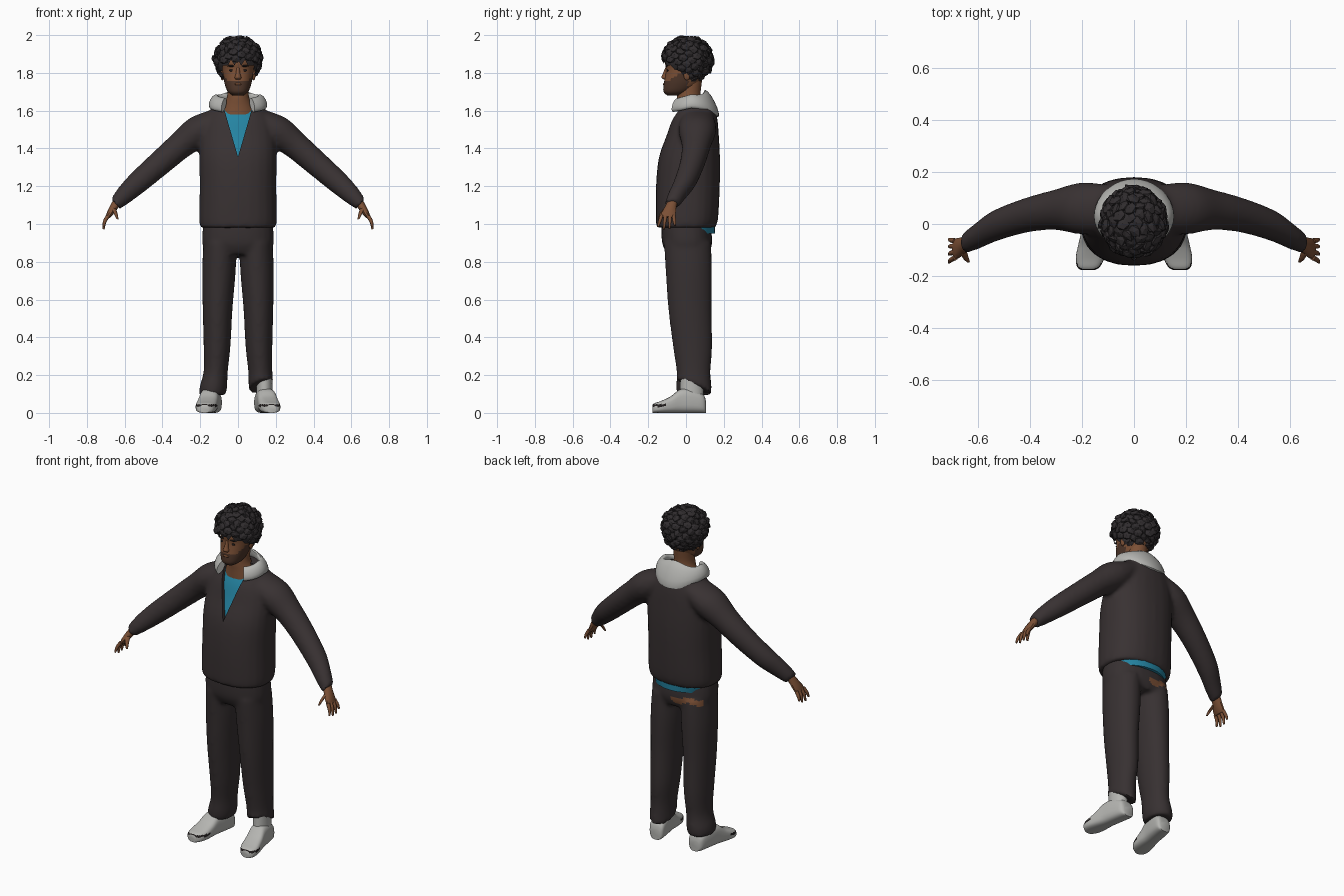
import bpy, bmesh, math, random
from mathutils import Vector, Matrix

random.seed(4)
X, Y, Z = Vector((1, 0, 0)), Vector((0, 1, 0)), Vector((0, 0, 1))
cube = bpy.context.scene.objects.get("Cube")
if cube:
    bpy.data.objects.remove(cube, do_unlink=True)


def material(name, r, g, b):
    m = bpy.data.materials.new(name)
    m.use_nodes = True
    m.diffuse_color = (r, g, b, 1)
    m.node_tree.nodes["Principled BSDF"].inputs["Base Color"].default_value = (r, g, b, 1)
    return m


HOODIE = material("charcoal hoodie", .040, .031, .032)
TROUSER = material("charcoal trousers", .038, .030, .031)
HAIR = material("black hair", .029, .025, .027)
SKIN = material("brown skin", .20, .08, .036)
BEARD = material("dark beard", .075, .036, .022)
SHIRT = material("blue shirt", .018, .23, .36)
GREY = material("light grey", .46, .46, .44)
DARK = material("near black", .015, .012, .012)


def ring(c, ra, rb, u=X, v=Y, power=2.0, n=24):
    """Rounded cross-section around a centre, spanned by u and v."""
    pts = []
    for i in range(n):
        a = math.tau * i / n
        ca, sa = math.cos(a), math.sin(a)
        pts.append(Vector(c) + u * ra * math.copysign(abs(ca) ** (2 / power), ca)
                   + v * rb * math.copysign(abs(sa) ** (2 / power), sa))
    return pts


def skin(bm, rings, steps=4):
    """Smooth closed surface through a row of cross-sections."""
    dense, last = [], len(rings) - 1
    for i in range(last):
        quad = rings[max(i - 1, 0)], rings[i], rings[i + 1], rings[min(i + 2, last)]
        for k in range(steps):
            t = k / steps
            dense.append([b + (c - a) * t / 2 + (a * 2 - b * 5 + c * 4 - d) * t * t / 2
                          + (b * 3 - a - c * 3 + d) * t ** 3 / 2 for a, b, c, d in zip(*quad)])
    dense.append(rings[-1])
    loops = [[bm.verts.new(p) for p in r] for r in dense]
    n = len(loops[0])
    faces = [bm.faces.new((lo[j], lo[(j + 1) % n], hi[(j + 1) % n], hi[j]))
             for lo, hi in zip(loops, loops[1:]) for j in range(n)]
    faces += [bm.faces.new(loops[0]), bm.faces.new(loops[-1])]
    bmesh.ops.recalc_face_normals(bm, faces=faces)


def ball(bm, c, size):
    bmesh.ops.create_uvsphere(bm, u_segments=14, v_segments=8, radius=1,
                              matrix=Matrix.Translation(c) @ Matrix.Diagonal((*size, 1)))


def finish(bm, name, mats, rule=None, angle=50, fuse=False, cutter=None):
    """Turn a bmesh into an object, optionally fused to one skin and cut."""
    mesh = bpy.data.meshes.new(name)
    bm.to_mesh(mesh)
    bm.free()
    ob = bpy.data.objects.new(name, mesh)
    bpy.context.collection.objects.link(ob)
    if fuse:
        rem = ob.modifiers.new("fuse", "REMESH")
        rem.mode, rem.voxel_size = "VOXEL", .012
        soft = ob.modifiers.new("soften", "SMOOTH")
        soft.factor, soft.iterations = .5, 6
        if cutter:
            cut = ob.modifiers.new("cut", "BOOLEAN")
            cut.operation, cut.object, cut.solver = "DIFFERENCE", cutter, "EXACT"
        graph = bpy.context.evaluated_depsgraph_get()
        baked = bpy.data.meshes.new_from_object(ob.evaluated_get(graph))
        ob.modifiers.clear()
        ob.data = baked
    ob.data.materials.clear()
    for m in mats:
        ob.data.materials.append(m)
    for p in ob.data.polygons:
        p.material_index = rule(p.center) if rule else 0
    if angle:
        bpy.ops.object.select_all(action="DESELECT")
        ob.select_set(True)
        bpy.context.view_layer.objects.active = ob
        bpy.ops.object.shade_smooth_by_angle(angle=math.radians(angle))
    return ob


# Hoodie: torso and sleeves fused, with an open V at the neck
TORSO = [(.98, 0, .2, .155), (1.03, .005, .206, .165), (1.2, .01, .203, .169), (1.35, .018, .205, .162),
         (1.47, .035, .2, .139), (1.55, .045, .178, .122), (1.61, .055, .14, .1), (1.66, .055, .11, .085)]
SLEEVE = [(.1, .06, 1.56, .06, .09), (.2, .06, 1.495, .086, .1), (.3, .055, 1.42, .073, .078),
          (.41, .035, 1.325, .067, .067), (.53, -.005, 1.22, .06, .06),
          (.6, -.045, 1.155, .05, .05), (.65, -.073, 1.105, .036, .041)]
bm = bmesh.new()
skin(bm, [ring((0, y, z), rx, ry, power=2.3) for z, y, rx, ry in TORSO])
for s in (1, -1):
    skin(bm, [ring((s * x, y, z), ra, rb, Vector((s * .66, 0, .75))) for x, y, z, ra, rb in SLEEVE])
wedge_bm = bmesh.new()
front, back = [[wedge_bm.verts.new((x, y, z)) for x, z in ((-.1, 1.7), (.1, 1.7), (0, 1.355))]
               for y in (-.4, .03)]
wedge_bm.faces.new(front)
wedge_bm.faces.new(back)
for i in range(3):
    j = (i + 1) % 3
    wedge_bm.faces.new((front[i], front[j], back[j], back[i]))
bmesh.ops.recalc_face_normals(wedge_bm, faces=wedge_bm.faces[:])
wedge = finish(wedge_bm, "neck_cutter", [DARK], angle=0)
wedge.hide_render = True
finish(bm, "hoodie", [HOODIE], fuse=True, cutter=wedge)
bpy.data.objects.remove(wedge, do_unlink=True)

# Shirt: just inside the hoodie, showing at the neck and the back hem
bm = bmesh.new()
skin(bm, [ring((0, .02, .95), .165, .134)]
     + [ring((0, y + .004, min(z, 1.625)), rx - .022, ry - .018, power=2.3) for z, y, rx, ry in TORSO[1:-1]])
finish(bm, "shirt", [SHIRT])

# Hood: a horseshoe collar that droops at the back
bm = bmesh.new()
rows = []
for i in range(17):
    a = math.radians(-55 + 290 * i / 16)
    out = Vector((math.cos(a), math.sin(a), 0))
    rear = max(0, out.y)
    drop = (out * .5 - Z).normalized()
    centre = (.13 * out.x, .03 + .105 * out.y, 1.65 + .025 * min(0, out.y) - .012 * rear)
    rows.append(ring(centre, .019, .04 + .04 * rear ** 3, (out + Z * .5).normalized(), drop, n=14))
skin(bm, rows, 2)
finish(bm, "hood", [GREY])


# Trousers: hips and legs fused, with worn patches at the back
def worn(c):
    return int(c.y > .07 and -.17 < c.x < .01 and abs(c.z - .895 - .01 * math.sin(45 * c.x)) < .016)


LEG = [(.095, .008, .9, .088, .125), (.101, .015, .75, .089, .123), (.108, .021, .55, .079, .115),
       (.111, .035, .35, .071, .104), (.118, .04, .22, .064, .09)]
bm = bmesh.new()
skin(bm, [ring((0, y, z), rx, ry, power=2.3) for z, y, rx, ry in
          ((1.0, 0, .185, .13), (.9, .006, .19, .133), (.84, .01, .17, .11))])
for s in (1, -1):
    rows = [ring((s * x, y, z), rx, ry) for x, y, z, rx, ry in LEG]
    if s > 0:
        rows.append(ring((.122, .042, .138), .066, .094, Vector((1, 0, .25)), Vector((0, 1, -.4))))
    else:
        rows += [ring((-.13, .042, .14), .073, .094), ring((-.135, .042, .095), .07, .09)]
    skin(bm, rows)
finish(bm, "trousers", [TROUSER, SKIN], worn, fuse=True)

# Shoes: high ankle, toes turned out, dark line round the toe cap
SHOE = [(.106, .03, .06), (.09, .046, .1), (.03, .051, .125), (-.03, .051, .125), (-.08, .054, .088),
        (-.13, .055, .064), (-.165, .044, .052), (-.178, .025, .042)]
for s, side in ((1, "left"), (-1, "right")):
    bm = bmesh.new()
    skin(bm, [ring((s * (.147 - .17 * y), y, h / 2), w, h / 2, X, Z, 3, 32) for y, w, h in SHOE])
    skin(bm, [ring((s * .14, .03, z), r, r * 1.45, n=32) for z, r in ((.05, .045), (.12, .043), (.185, .041))])
    finish(bm, side + "_shoe", [GREY, DARK],
           lambda c: int(c.y < -.105 and .034 < c.z < .045))

# Hands: palm, four fingers and a thumb
for s, side in ((1, "left"), (-1, "right")):
    bm = bmesh.new()
    across = Vector((s, 0, .35))

    def limb(points):
        skin(bm, [ring((s * x, y, z), ra, rb, across, n=10) for x, y, z, ra, rb in points], 3)

    limb([(.635, -.068, 1.125, .022, .027), (.66, -.083, 1.085, .02, .033),
          (.678, -.093, 1.055, .016, .04), (.69, -.096, 1.035, .011, .039)])
    for off, tip in ((-.033, .985), (-.011, .972), (.011, .975), (.031, .992)):
        limb([(.687, -.096 + off, 1.045, .01, .01), (.705, -.099 + off * 1.2, 1.015, .009, .009),
              (.712, -.102 + off * 1.4, tip, .005, .005)])
    limb([(.658, -.1, 1.085, .013, .014), (.648, -.128, 1.055, .011, .011), (.638, -.143, 1.025, .006, .006)])
    finish(bm, side + "_hand", [SKIN])

# Neck
bm = bmesh.new()
skin(bm, [ring((0, y, z), rx, ry) for z, y, rx, ry in
          ((1.58, .035, .1, .08), (1.63, .025, .078, .07), (1.68, .015, .057, .062), (1.76, .025, .055, .06))])
finish(bm, "neck", [SKIN])

# Head: beard coloured along the jaw and up to the sideburns
HEAD = [(1.68, -.066, .028, .032), (1.7, -.05, .054, .069), (1.74, -.026, .07, .092), (1.78, -.01, .078, .101),
        (1.82, 0, .083, .106), (1.86, .008, .085, .118), (1.92, .01, .075, .1), (1.96, .01, .04, .06)]


def bearded(c):
    return int(c.y < .01 and c.z < 1.757 + max(0, abs(c.x) - .055) * 1.6)


bm = bmesh.new()
skin(bm, [ring((0, y, z), rx, ry, power=2.2, n=36) for z, y, rx, ry in HEAD], 5)
finish(bm, "head", [SKIN, BEARD], bearded)

# Nose, ears and lips
bm = bmesh.new()
skin(bm, [ring((0, y, z), w, d, n=12) for z, y, w, d in
          ((1.828, -.1, .008, .01), (1.795, -.107, .012, .016), (1.775, -.109, .018, .021), (1.764, -.104, .014, .012))])
for s in (1, -1):
    ball(bm, (s * .083, .005, 1.79), (.01, .018, .03))
ball(bm, (0, -.116, 1.741), (.02, .006, .006))
finish(bm, "nose_ears_and_lips", [SKIN])

# Eyes and eyebrows
bm = bmesh.new()
for s in (1, -1):
    ball(bm, (s * .034, -.097, 1.813), (.014, .005, .006))
    ball(bm, (s * .036, -.102, 1.837), (.021, .006, .005))
finish(bm, "eyes_and_brows", [DARK])

# Hair: rough cap covered in faceted clumps, open over the face
MID, SIZE = Vector((0, .006, 1.87)), Vector((.12, .128, .116))


def over_face(p, margin=0):
    return p.y < .0 and p.z < 1.8 + margin - .55 * (p.y + .02)


bm = bmesh.new()
bmesh.ops.create_icosphere(bm, subdivisions=3, radius=1,
                           matrix=Matrix.Translation(MID) @ Matrix.Diagonal((*SIZE, 1)))
bmesh.ops.delete(bm, geom=[f for f in bm.faces if over_face(f.calc_center_median())], context="FACES")
COUNT = 150
for i in range(COUNT):
    h = 1 - 2 * (i + .5) / COUNT
    a = i * math.pi * (3 - math.sqrt(5))
    r = math.sqrt(1 - h * h)
    d = Vector((r * math.cos(a), r * math.sin(a), h))
    p = MID + d * SIZE * random.uniform(.96, 1.05)
    if over_face(p, .02) or h < -.92:
        continue
    tilt = (d + Vector([random.uniform(-.4, .4) for _ in range(3)])).to_track_quat("Z", "Y")
    bmesh.ops.create_icosphere(bm, subdivisions=1, radius=1, matrix=Matrix.Translation(p)
                               @ tilt.to_matrix().to_4x4() @ Matrix.Diagonal((.03, .024, .013, 1)))
finish(bm, "hair", [HAIR], angle=0)
